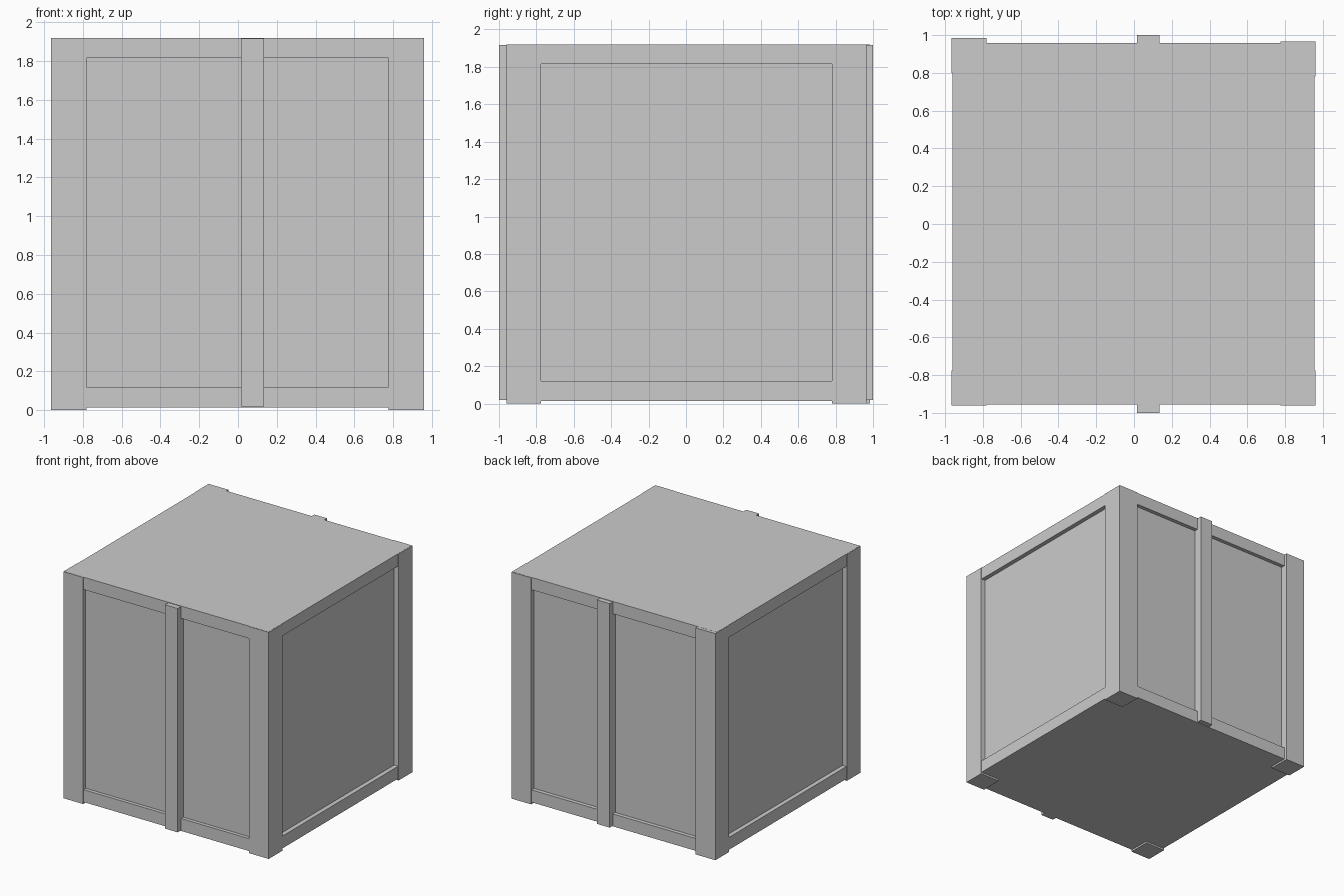
import bpy
import bmesh
from mathutils import Matrix, Vector

if "Cube" in bpy.data.objects:
    bpy.data.objects.remove(bpy.data.objects["Cube"])


def box(name, x0, x1, y0, y1, z0, z1):
    """Axis-aligned box given by its limits."""
    bm = bmesh.new()
    size = Vector((x1 - x0, y1 - y0, z1 - z0))
    centre = Vector((x0 + x1, y0 + y1, z0 + z1)) / 2
    bmesh.ops.create_cube(bm, size=1, matrix=Matrix.Translation(centre) @ Matrix.Diagonal(size).to_4x4())
    mesh = bpy.data.meshes.new(name)
    bm.to_mesh(mesh)
    bm.free()
    obj = bpy.data.objects.new(name, mesh)
    bpy.context.collection.objects.link(obj)
    return obj


TOP, BOTTOM, RAIL = 1.92, 0.015, 0.105

# Recessed side panels, as one inner body
box("recessed_panels", -0.923, 0.918, -0.925, 0.925, 0.05, 1.88)

# Lid and base, whose edges form the horizontal rails
for name, z in (("base_rails", BOTTOM), ("lid_rails", TOP - RAIL)):
    box(name, -0.96, 0.955, -0.955, 0.958, z, z + RAIL)

# Corner posts with short feet; the back left one stands proud
box("front_left_post", -0.965, -0.78, -0.96, -0.775, 0, TOP - 0.001)
box("front_right_post", 0.775, 0.96, -0.96, -0.775, 0, TOP - 0.001)
box("back_right_post", 0.775, 0.96, 0.78, 0.965, 0, TOP - 0.001)
box("back_left_post", -0.965, -0.78, 0.80, 0.985, 0, TOP - 0.001)

# Vertical straps on the front and back
box("front_strap", 0.015, 0.135, -1.0, -0.90, 0.02, 1.916)
box("back_strap", 0.015, 0.135, 0.90, 1.0, 0.02, 1.916)
